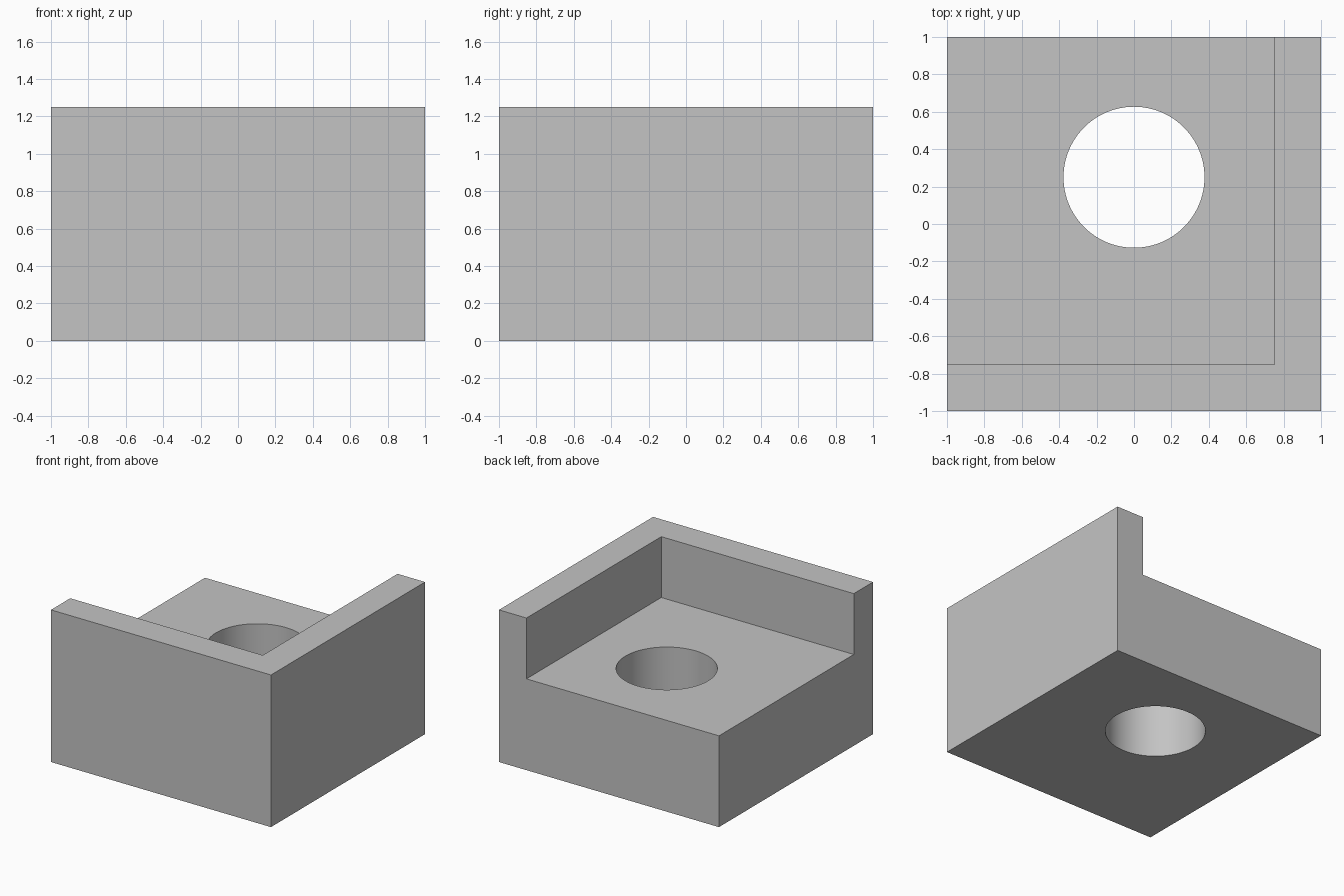
import bpy
import bmesh

if "Cube" in bpy.data.objects:
    bpy.data.objects.remove(bpy.data.objects["Cube"])

grey = bpy.data.materials.new("light grey")
grey.diffuse_color = (0.55, 0.55, 0.55, 1)
grey.use_nodes = True
grey.node_tree.nodes["Principled BSDF"].inputs["Base Color"].default_value = grey.diffuse_color


def prism(name, outline, z0, z1):
    """Extrude a flat outline from z0 up to z1."""
    bm = bmesh.new()
    face = bm.faces.new([bm.verts.new((x, y, z0)) for x, y in outline])
    top = bmesh.ops.extrude_face_region(bm, geom=[face])["geom"]
    bmesh.ops.translate(bm, vec=(0, 0, z1 - z0),
                        verts=[v for v in top if isinstance(v, bmesh.types.BMVert)])
    bmesh.ops.recalc_face_normals(bm, faces=bm.faces)
    mesh = bpy.data.meshes.new(name)
    bm.to_mesh(mesh)
    bm.free()
    obj = bpy.data.objects.new(name, mesh)
    bpy.context.collection.objects.link(obj)
    mesh.materials.append(grey)
    return obj


def cut(target, cutter):
    """Subtract the cutter, apply the result and remove the cutter."""
    bpy.context.view_layer.objects.active = target
    mod = target.modifiers.new("cut", 'BOOLEAN')
    mod.operation = 'DIFFERENCE'
    mod.solver = 'EXACT'
    mod.object = cutter
    bpy.ops.object.modifier_apply(modifier=mod.name)
    bpy.data.objects.remove(cutter)


# Solid block
block = prism("corner_block", [(-1, -1), (1, -1), (1, 1), (-1, 1)], 0, 1.25)

# Recess open at the back and left, leaving the L-shaped wall
cut(block, prism("recess_cutter",
                 [(-1.2, -0.75), (0.75, -0.75), (0.75, 1.2), (-1.2, 1.2)], 0.75, 1.5))

# Round hole through the floor
bpy.ops.mesh.primitive_cylinder_add(vertices=96, radius=0.377, depth=2,
                                    location=(0, 0.25, 0.5))
hole = bpy.context.object
hole.data.materials.append(grey)
cut(block, hole)

# Smooth the hole wall, keep the edges sharp
bpy.ops.object.select_all(action='DESELECT')
block.select_set(True)
bpy.context.view_layer.objects.active = block
bpy.ops.object.shade_smooth_by_angle(angle=0.52)
